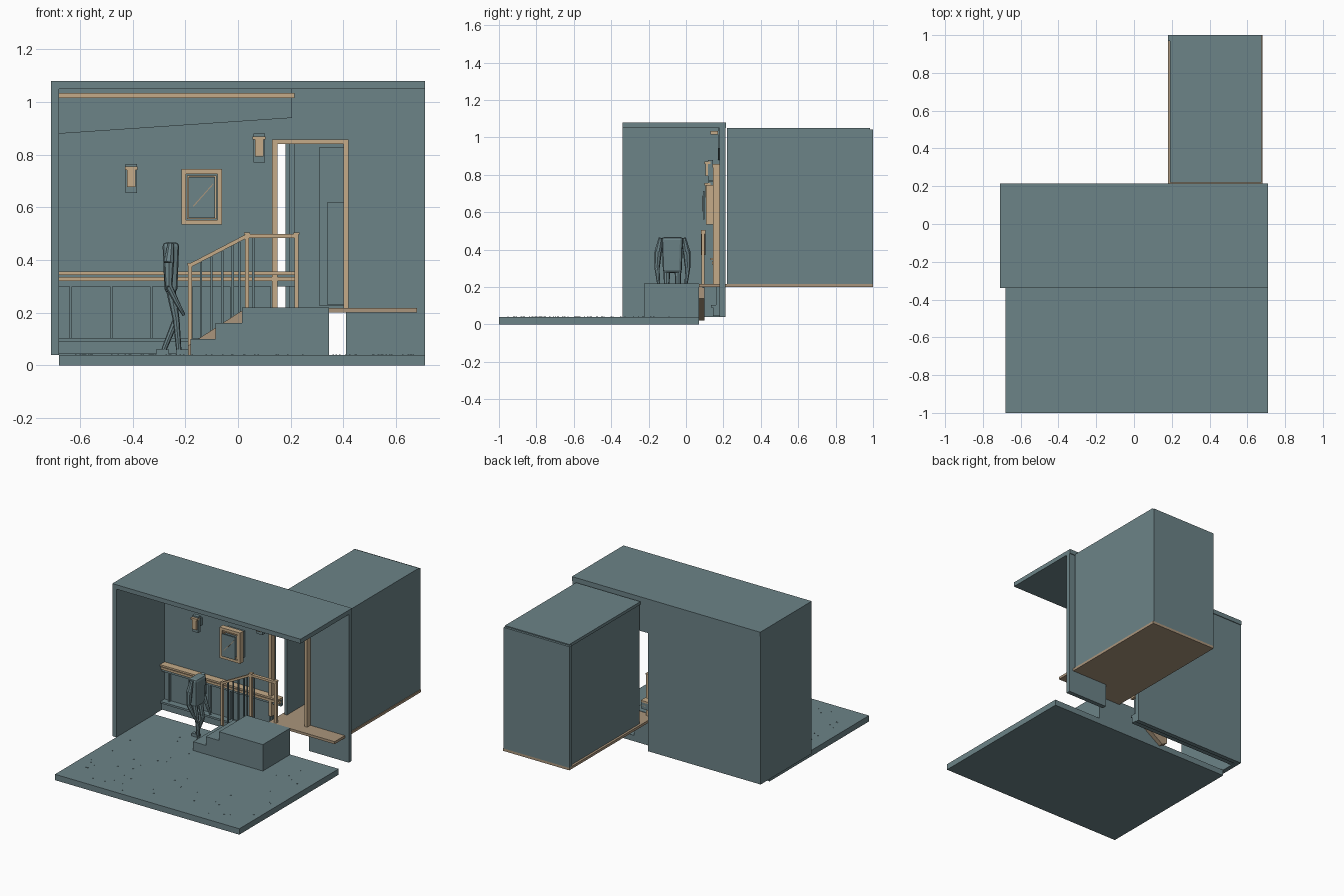
import bpy, bmesh, math, random
from mathutils import Vector, Matrix


def material(name, rgb):
    m = bpy.data.materials.new(name)
    m.diffuse_color = (*rgb, 1)
    return m


SLATE = material("slate", (0.150, 0.228, 0.245))
TAN = material("tan wood", (0.560, 0.410, 0.250))
BROWN = material("dull wood", (0.400, 0.300, 0.200))


def add_box(bm, x0, x1, y0, y1, z0, z1):
    m = Matrix.Translation(((x0 + x1) / 2, (y0 + y1) / 2, (z0 + z1) / 2))
    bmesh.ops.create_cube(bm, size=1, matrix=m @ Matrix.Diagonal((x1 - x0, y1 - y0, z1 - z0, 1)))


def finish(name, bm, mat):
    bmesh.ops.recalc_face_normals(bm, faces=bm.faces)
    me = bpy.data.meshes.new(name)
    bm.to_mesh(me)
    bm.free()
    ob = bpy.data.objects.new(name, me)
    me.materials.append(mat)
    bpy.context.collection.objects.link(ob)
    return ob


def boxes(name, mat, *items):
    bm = bmesh.new()
    for b in items:
        add_box(bm, *b)
    return finish(name, bm, mat)


def prism(name, mat, pts, y0, y1):
    # extrude an x-z profile along y
    bm = bmesh.new()
    f = bm.faces.new([bm.verts.new((x, y0, z)) for x, z in pts])
    r = bmesh.ops.extrude_face_region(bm, geom=[f])
    vs = [v for v in r["geom"] if isinstance(v, bmesh.types.BMVert)]
    bmesh.ops.translate(bm, vec=(0, y1 - y0, 0), verts=vs)
    return finish(name, bm, mat)


def limb(bm, points, radii, sides=8):
    # tapered segments through a list of joints
    for a, b, ra, rb in zip(points, points[1:], radii, radii[1:]):
        a, b = Vector(a), Vector(b)
        d = b - a
        m = Matrix.Translation((a + b) / 2) @ d.to_track_quat('Z', 'Y').to_matrix().to_4x4()
        bmesh.ops.create_cone(bm, cap_ends=True, segments=sides, radius1=ra,
                              radius2=rb, depth=d.length, matrix=m)


# ground slab with small scattered pebbles
boxes("ground_slab", SLATE, (-0.68, 0.71, -1, 0.07, 0, 0.04))
random.seed(4)
bm = bmesh.new()
for i in range(70):
    x, y = random.uniform(-0.64, 0.67), random.uniform(-0.96, -0.05)
    add_box(bm, x - 0.003, x + 0.003, y - 0.003, y + 0.003, 0.039, 0.042)
finish("pebbles", bm, SLATE)

# room shell with a doorway in the back wall
boxes("left_wall", SLATE, (-0.71, -0.68, -0.34, 0.21, 0.04, 1.05))
boxes("ceiling", SLATE, (-0.71, 0.71, -0.34, 0.215, 1.05, 1.08))
boxes("back_wall", SLATE, (-0.68, 0.14, 0.18, 0.21, 0.04, 1.05),
      (0.41, 0.71, 0.18, 0.21, 0.04, 1.05), (0.14, 0.41, 0.18, 0.21, 0.845, 1.05))
prism("upper_wall_panel", SLATE, [(-0.68, 0.88), (0.205, 0.94), (0.205, 1.05), (-0.68, 1.05)], 0.17, 0.18)
boxes("crown_rail", TAN, (-0.68, 0.215, 0.13, 0.172, 1.015, 1.035))

# hallway behind the doorway
boxes("hall_floor", BROWN, (0.18, 0.68, 0.07, 1.0, 0.2, 0.217))
boxes("hall_walls", SLATE, (0.195, 0.215, 0.22, 0.97, 0.217, 1.03),
      (0.655, 0.675, 0.22, 0.97, 0.217, 1.03))
boxes("hall_roof", SLATE, (0.19, 0.675, 0.22, 0.985, 1.03, 1.05))
boxes("hall_back_wall", SLATE, (0.18, 0.675, 0.97, 1.0, 0.217, 1.043))
boxes("hall_door", SLATE, (0.31, 0.55, 0.945, 0.97, 0.225, 0.83),
      (0.34, 0.52, 0.93, 0.945, 0.23, 0.62))

# door frame
boxes("door_frame", TAN, (0.13, 0.15, 0.145, 0.182, 0.217, 0.84),
      (0.40, 0.42, 0.145, 0.182, 0.217, 0.84), (0.13, 0.42, 0.143, 0.182, 0.84, 0.858))

# wainscot
boxes("chair_rail", TAN, (-0.68, 0.215, 0.13, 0.18, 0.344, 0.356),
      (-0.68, 0.215, 0.14, 0.18, 0.32, 0.336))
boxes("rail_backing", SLATE, (-0.68, 0.215, 0.155, 0.18, 0.30, 0.344))
boxes("wainscot_stiles", SLATE,
      *[(x - 0.005, x + 0.005, 0.16, 0.18, 0.10, 0.30) for x in (-0.635, -0.482, -0.33, -0.177, -0.025, 0.128)])
boxes("baseboard", SLATE, (-0.68, 0.14, 0.145, 0.18, 0.045, 0.09),
      (-0.68, 0.14, 0.135, 0.18, 0.09, 0.103))

# landing with two steps
prism("landing_steps", SLATE, [(-0.18, 0.04), (0.345, 0.04), (0.345, 0.22), (0.015, 0.22),
                               (0.015, 0.16), (-0.085, 0.16), (-0.085, 0.10), (-0.18, 0.10)],
      -0.225, 0.07)
prism("stair_stringer", BROWN, [(-0.19, 0.04), (-0.15, 0.02), (0.03, 0.14), (0.03, 0.21),
                                (0.01, 0.205), (-0.19, 0.075)], 0.07, 0.1)

# banister
boxes("newel_posts", TAN, *[(x - 0.008, x + 0.008, 0.084, 0.1, z0, z1) for x, z0, z1 in
                            ((-0.182, 0.04, 0.38), (0.034, 0.2, 0.49), (0.222, 0.2, 0.49))])
boxes("post_caps", TAN, *[(x - 0.012, x + 0.012, 0.08, 0.104, z, z + 0.008) for x, z in
                          ((-0.18, 0.38), (0.034, 0.497), (0.222, 0.497))])
prism("sloped_handrail", TAN, [(-0.185, 0.37), (0.034, 0.484), (0.034, 0.5), (-0.185, 0.386)], 0.081, 0.103)
boxes("level_handrail", TAN, (0.034, 0.23, 0.081, 0.103, 0.484, 0.499))
boxes("balusters", SLATE, *[(x - 0.004, x + 0.004, 0.088, 0.096,
                             max(0.06, 0.2 + 0.65 * (min(x, 0) - 0.01)), min(0.486, 0.466 + 0.52 * x))
                            for x in (-0.14, -0.10, -0.06, -0.02, 0.005, 0.058)])


# wall lamps
for i, (x, z) in enumerate(((-0.405, 0.655), (0.08, 0.77))):
    boxes(f"lamp_plate_{i}", SLATE, (x - 0.022, x + 0.022, 0.118, 0.145, z, z + 0.11),
          (x - 0.01, x + 0.01, 0.145, 0.18, z + 0.03, z + 0.08))
    boxes(f"lamp_{i}", TAN, (x - 0.016, x + 0.016, 0.105, 0.118, z + 0.023, z + 0.09),
          (x - 0.024, x + 0.024, 0.10, 0.13, z + 0.088, z + 0.1))


# framed picture
def frame(name, mat, x0, x1, z0, z1, t, y0, y1):
    boxes(name, mat, (x0, x1, y0, y1, z0, z0 + t), (x0, x1, y0, y1, z1 - t, z1),
          (x0, x0 + t, y0, y1, z0 + t, z1 - t), (x1 - t, x1, y0, y1, z0 + t, z1 - t))


frame("picture_frame", TAN, -0.215, -0.06, 0.535, 0.745, 0.018, 0.108, 0.145)
boxes("picture_backing", SLATE, (-0.2, -0.075, 0.125, 0.18, 0.55, 0.73))
frame("picture_inner_frame", TAN, -0.193, -0.082, 0.556, 0.722, 0.007, 0.112, 0.126)
boxes("picture_pane", SLATE, (-0.188, -0.087, 0.092, 0.1, 0.56, 0.713))
prism("picture_streak", BROWN, [(-0.172, 0.605), (-0.168, 0.603), (-0.093, 0.688), (-0.096, 0.69)], 0.089, 0.093)

# standing headless figure
CX, CY = -0.255, -0.073
bm = bmesh.new()
add_box(bm, CX - 0.032, CX + 0.032, CY - 0.057, CY + 0.057, 0.275, 0.468)
for v in bm.verts:
    if v.co.z < 0.3:
        v.co.x = CX + (v.co.x - CX) * 0.75
        v.co.y = CY + (v.co.y - CY) * 0.88
bmesh.ops.bevel(bm, geom=bm.edges[:], offset=0.016, segments=2, profile=0.5, affect='EDGES')
finish("figure_torso", bm, SLATE)

for side, label, foot in ((-1, "near", 0.0), (1, "far", -0.075)):
    y = CY + side * 0.07
    bm = bmesh.new()
    limb(bm, [(CX, y - side * 0.008, 0.462), (CX - 0.008, y + side * 0.006, 0.39),
              (CX - 0.008, y + side * 0.012, 0.30), (CX + 0.022, y + side * 0.006, 0.24),
              (CX + 0.05, y, 0.19)], [0.012, 0.02, 0.014, 0.01, 0.006])
    finish(f"figure_{label}_arm", bm, SLATE)
    y = CY + side * 0.03
    bm = bmesh.new()
    limb(bm, [(CX, y, 0.285), (CX + 0.02, y, 0.175), (CX + 0.03 + foot * 0.75, y, 0.06)],
         [0.018, 0.013, 0.01])
    fx = CX + 0.045 + foot
    add_box(bm, fx - 0.026, fx + 0.022, y - 0.013, y + 0.013, 0.04, 0.06)
    finish(f"figure_{label}_leg", bm, SLATE)
